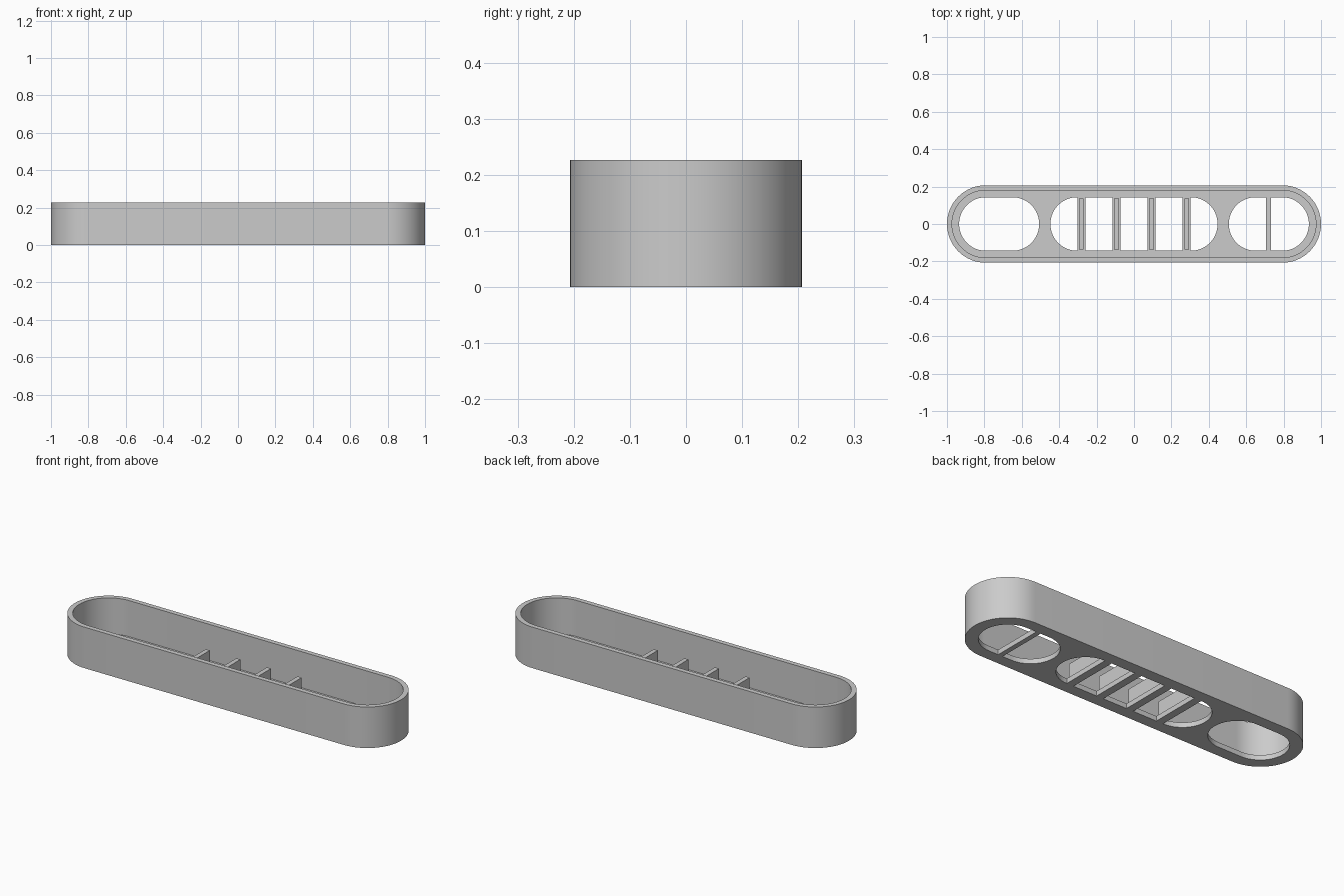
import bpy, bmesh
from math import pi, cos, sin, radians

if "Cube" in bpy.data.objects:
    bpy.data.objects.remove(bpy.data.objects["Cube"])

HEIGHT, FLOOR, WALL = 0.227, 0.027, 0.027
HALF_WIDTH = 0.207
HOLE_R = 0.143

grey = bpy.data.materials.new("plain grey")
grey.use_nodes = True
colour = (0.6, 0.6, 0.6, 1)
grey.diffuse_color = colour
grey.node_tree.nodes["Principled BSDF"].inputs["Base Color"].default_value = colour


def make_object(name, bm):
    bmesh.ops.recalc_face_normals(bm, faces=bm.faces)
    mesh = bpy.data.meshes.new(name)
    bm.to_mesh(mesh)
    bm.free()
    mesh.materials.append(grey)
    obj = bpy.data.objects.new(name, mesh)
    bpy.context.collection.objects.link(obj)
    return obj


def stadium(name, x, half_length, radius, z0, z1, steps=32):
    """Round-ended slab, long in x."""
    bm = bmesh.new()
    verts = []
    for side in (1, -1):
        for i in range(steps + 1):
            a = -pi / 2 + pi * i / steps
            px = side * (half_length - radius + radius * cos(a))
            verts.append(bm.verts.new((x + px, side * radius * sin(a), z0)))
    base = bm.faces.new(verts)
    top = bmesh.ops.extrude_face_region(bm, geom=[base])["geom"]
    for v in top:
        if isinstance(v, bmesh.types.BMVert):
            v.co.z = z1
    return make_object(name, bm)


def box(name, x, width, half_depth, z0, z1):
    bm = bmesh.new()
    bmesh.ops.create_cube(bm, size=1)
    for v in bm.verts:
        v.co = (x + v.co.x * width, v.co.y * 2 * half_depth,
                z0 + (v.co.z + 0.5) * (z1 - z0))
    return make_object(name, bm)


# Tray body: outer slab, hollowed, with three openings in the floor
tray = stadium("tray_body", 0, 1, HALF_WIDTH, 0, HEIGHT)
cutters = [
    stadium("cavity_cutter", 0, 1 - WALL, HALF_WIDTH - WALL, FLOOR, HEIGHT + 0.1),
    stadium("right_hole_cutter", -0.721, 0.214, HOLE_R, -0.1, 0.1),
    stadium("middle_hole_cutter", 0, 0.447, HOLE_R, -0.1, 0.1),
    stadium("left_hole_cutter", 0.721, 0.214, HOLE_R, -0.1, 0.1),
]
bpy.context.view_layer.objects.active = tray
for cutter in cutters:
    mod = tray.modifiers.new(cutter.name, "BOOLEAN")
    mod.operation, mod.solver, mod.object = "DIFFERENCE", "EXACT", cutter
    bpy.ops.object.modifier_apply(modifier=mod.name)
    bpy.data.objects.remove(cutter)

bpy.ops.object.select_all(action="DESELECT")
tray.select_set(True)
bpy.ops.object.shade_smooth_by_angle(angle=radians(30))

# Cross bars with upright fins over the middle opening
for i in range(4):
    x = (i - 1.5) * 0.1875
    box(f"cross_bar_{i + 1}", x, 0.042, HOLE_R, 0, FLOOR)
    box(f"upright_fin_{i + 1}", x, 0.025, 0.137, FLOOR, 0.108)

# Plain bar over the left opening
box("left_bar", 0.72, 0.027, HOLE_R, 0, FLOOR)
